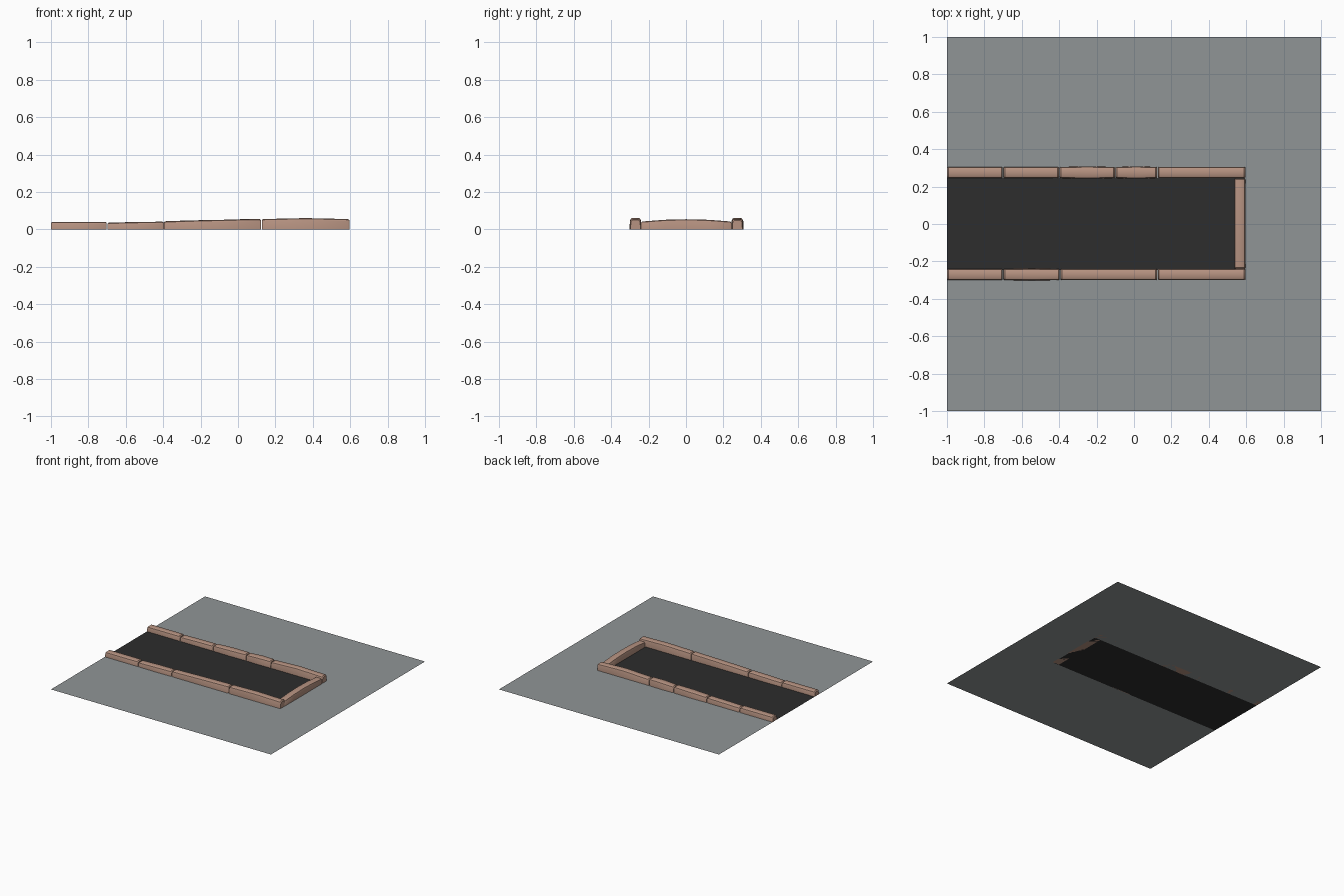
import bpy, bmesh, math

if "Cube" in bpy.data.objects:
    bpy.data.objects.remove(bpy.data.objects["Cube"])


def material(name, rgb):
    m = bpy.data.materials.new(name)
    m.diffuse_color = (*rgb, 1)
    m.use_nodes = True
    m.node_tree.nodes["Principled BSDF"].inputs["Base Color"].default_value = m.diffuse_color
    return m


STONE = material("tan stone", (0.47, 0.29, 0.22))
GREY = material("grey ground", (0.28, 0.30, 0.305))
DARK = material("dark soil", (0.026, 0.026, 0.026))


def finish(bm, name, mats):
    bmesh.ops.recalc_face_normals(bm, faces=bm.faces)
    me = bpy.data.meshes.new(name)
    bm.to_mesh(me)
    bm.free()
    for m in mats:
        me.materials.append(m)
    ob = bpy.data.objects.new(name, me)
    bpy.context.collection.objects.link(ob)
    return ob


def sheet(name, x0, x1, y0, y1, mat):
    """One flat, upward facing rectangle, sharing its edges with neighbours."""
    bm = bmesh.new()
    bm.faces.new([bm.verts.new((x, y, 0)) for x, y in
                  ((x0, y0), (x1, y0), (x1, y1), (x0, y1))])
    me_ob = finish(bm, name, [mat])
    if me_ob.data.polygons[0].normal.z < 0:
        me_ob.data.flip_normals()
    return me_ob


def stone(name, a, b, centre, heights, width=0.06, bulge=0.0, along_y=False):
    """Kerb stone lofted from a to b, with chamfered top and softened ends."""
    bm = bmesh.new()
    a, b, e = a + 0.002, b - 0.002, 0.007
    n = len(heights)
    stations = [(a, heights[0] - 0.006, 0.004)]
    for i, h in enumerate(heights):
        stations.append((a + e + (b - a - 2 * e) * i / (n - 1), h, 0.0))
    stations.append((b, heights[-1] - 0.006, 0.004))
    rings = []
    for s, h, shrink in stations:
        t = (s - a) / (b - a)
        w = width / 2 - shrink + bulge * math.sin(math.pi * t)
        prof = [(-w, 0), (-w + 0.001, h - 0.012), (-w + 0.004, h - 0.004), (-w + 0.010, h),
                (w - 0.010, h), (w - 0.004, h - 0.004), (w - 0.001, h - 0.012), (w, 0)]
        rings.append([bm.verts.new((centre + p, s, z) if along_y else (s, centre + p, z))
                      for p, z in prof])
    for r, q in zip(rings, rings[1:]):
        for i in range(8):
            j = (i + 1) % 8
            bm.faces.new((r[i], r[j], q[j], q[i]))
    bm.faces.new(rings[0])
    bm.faces.new(rings[-1])
    ob = finish(bm, name, [STONE])
    bpy.context.view_layer.objects.active = ob
    ob.select_set(True)
    bpy.ops.object.shade_smooth_by_angle(angle=math.radians(35))
    ob.select_set(False)


# Ground around the bed, and the flat bed itself
W, END = 0.245, 0.59
sheet("ground_front", -1, 1, -1, -W, GREY)
sheet("ground_back", -1, 1, W, 1, GREY)
sheet("ground_end", END, 1, -W, W, GREY)
sheet("soil_bed", -1, END, -W, W, DARK)

# Kerb stones: start, end, heights along the stone, side bulge
front = [(-1.002, -0.70, (0.040, 0.040, 0.040), 0),
         (-0.70, -0.395, (0.035, 0.039, 0.041), 0.002),
         (-0.395, 0.125, (0.043, 0.050, 0.055), 0),
         (0.125, 0.597, (0.055, 0.060, 0.055), 0)]
back = [(-1.002, -0.70, (0.040, 0.040, 0.040), 0),
        (-0.70, -0.40, (0.036, 0.039, 0.041), 0),
        (-0.40, -0.10, (0.043, 0.048, 0.050), 0.003),
        (-0.10, 0.125, (0.048, 0.054, 0.054), 0.003),
        (0.125, 0.597, (0.050, 0.060, 0.053), 0)]
for side, y, row in (("front", -0.270, front), ("back", 0.275, back)):
    for i, (a, b, h, bulge) in enumerate(row):
        stone(f"{side}_kerb_{i + 1}", a, b, y, h, bulge=bulge)

# Stone closing the end of the bed
stone("end_kerb", -0.242, 0.246, 0.566, (0.042, 0.051, 0.054, 0.051, 0.042), along_y=True)
